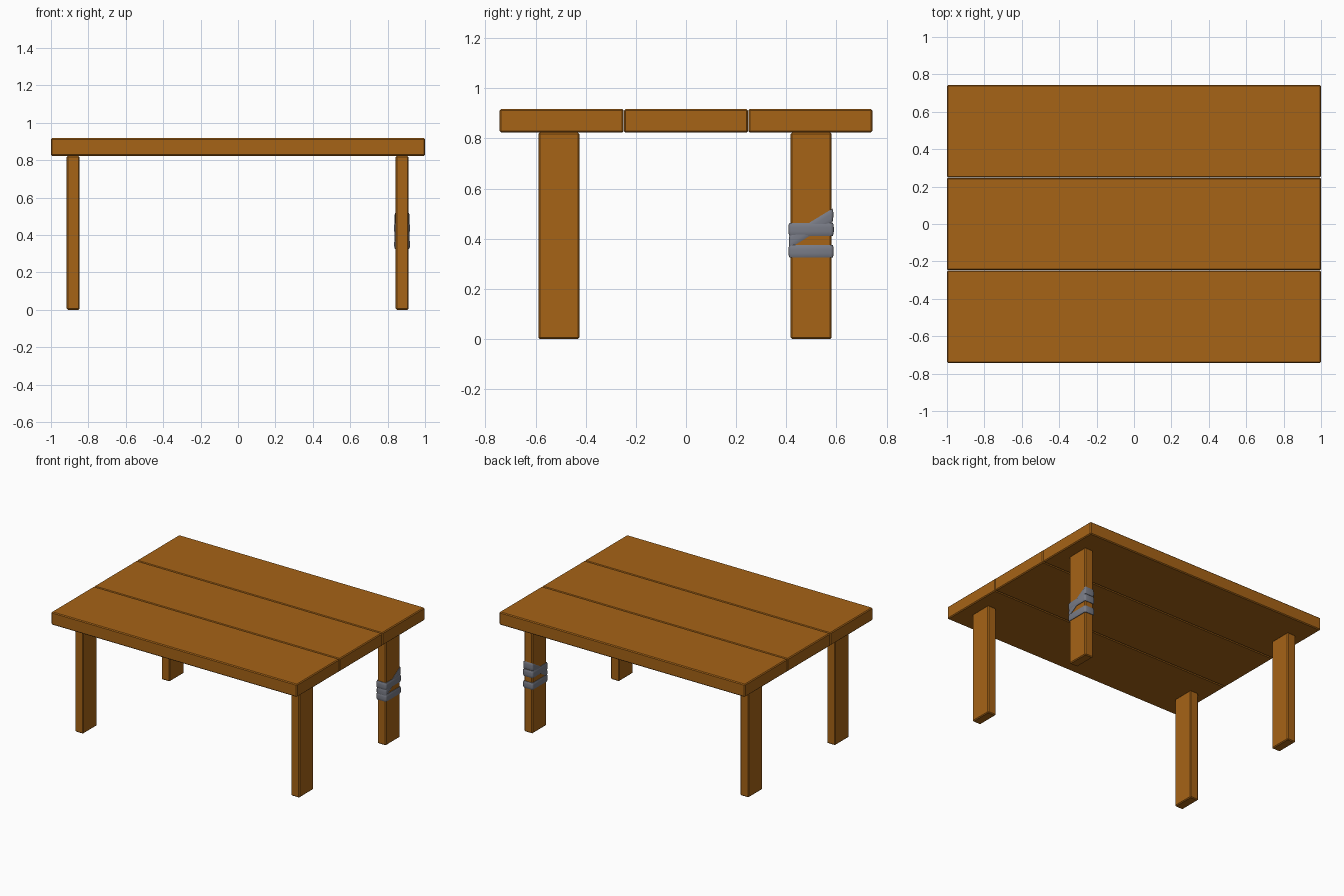
import bpy, bmesh, math

if "Cube" in bpy.data.objects:
    bpy.data.objects.remove(bpy.data.objects["Cube"])


def material(name, color):
    m = bpy.data.materials.new(name)
    m.diffuse_color = (*color, 1)
    m.use_nodes = True
    m.node_tree.nodes["Principled BSDF"].inputs["Base Color"].default_value = m.diffuse_color
    return m


wood = material("wood", (0.38, 0.125, 0.008))
tape = material("grey_tape", (0.19, 0.20, 0.24))


def finish(name, bm, mat):
    bmesh.ops.recalc_face_normals(bm, faces=bm.faces)
    me = bpy.data.meshes.new(name)
    bm.to_mesh(me)
    bm.free()
    me.materials.append(mat)
    ob = bpy.data.objects.new(name, me)
    bpy.context.collection.objects.link(ob)
    return ob


def board(name, lo, hi, bevel=0.006):
    bm = bmesh.new()
    bmesh.ops.create_cube(bm, size=1)
    for v in bm.verts:
        v.co = [(a + b) / 2 + c * (b - a) for a, b, c in zip(lo, hi, v.co)]
    bmesh.ops.bevel(bm, geom=bm.edges[:], offset=bevel, segments=1,
                    affect='EDGES', profile=0.5)
    return finish(name, bm, wood)


# Table top: three long planks with narrow seams
for name, y in (("front_plank", -0.496), ("middle_plank", 0), ("back_plank", 0.496)):
    board(name, (-1, y - 0.247, 0.823), (1, y + 0.247, 0.917))

# Four flat legs
LX, LY = 0.034, 0.082
for xn, x in (("left", -0.882), ("right", 0.877)):
    for yn, y in (("front", -0.507), ("back", 0.499)):
        board(f"{yn}_{xn}_leg", (x - LX, y - LY, 0), (x + LX, y + LY, 0.823))


# Repair wraps: rounded strip swept around the back right leg
def wrap(name, z, half, thick, rise=0.0):
    cx, cy, r = 0.877, 0.499, 0.004
    profile = [(-0.006, -1), (thick * 0.5, -1), (thick * 0.9, -0.7), (thick, -0.3),
               (thick, 0.3), (thick * 0.9, 0.7), (thick * 0.5, 1), (-0.006, 1)]
    bm = bmesh.new()
    rings = []
    for k, (sx, sy) in enumerate(((1, 1), (-1, 1), (-1, -1), (1, -1))):
        for j in range(4):
            a = math.radians(90 * k + 30 * j)
            ring = []
            for off, h in profile:
                px = sx * (LX - r) + (r + off) * math.cos(a)
                py = sy * (LY - r) + (r + off) * math.sin(a)
                ring.append(bm.verts.new((cx + px, cy + py,
                                          z + h * half + rise * py / (2 * LY))))
            rings.append(ring)
    n = len(profile)
    for i, a in enumerate(rings):
        b = rings[(i + 1) % len(rings)]
        for j in range(n):
            bm.faces.new((a[j], b[j], b[(j + 1) % n], a[(j + 1) % n]))
    ob = finish(name, bm, tape)
    for o in bpy.context.selected_objects:
        o.select_set(False)
    bpy.context.view_layer.objects.active = ob
    ob.select_set(True)
    bpy.ops.object.shade_smooth_by_angle(angle=math.radians(40))


wrap("lower_wrap", 0.350, 0.025, 0.008)
wrap("upper_wrap", 0.437, 0.026, 0.0085)
wrap("slanted_wrap", 0.441, 0.027, 0.0065, rise=0.10)
